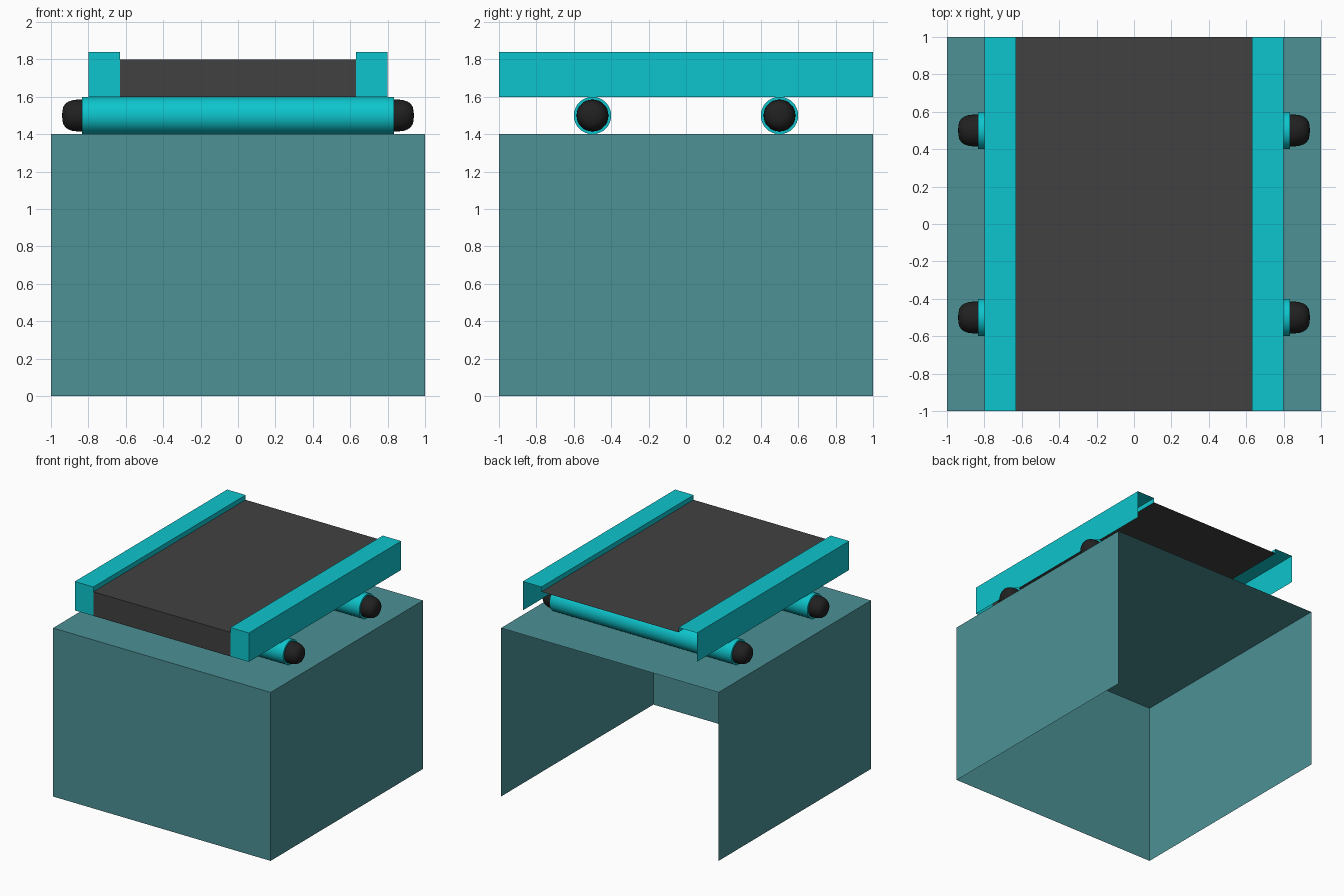
import bpy, bmesh, math

if "Cube" in bpy.data.objects:
    bpy.data.objects.remove(bpy.data.objects["Cube"])


def material(name, rgb):
    m = bpy.data.materials.new(name)
    m.diffuse_color = (*rgb, 1)
    m.use_nodes = True
    m.node_tree.nodes["Principled BSDF"].inputs["Base Color"].default_value = m.diffuse_color
    return m


BASE = material("muted teal", (0.072, 0.285, 0.305))
TEAL = material("bright cyan", (0.004, 0.56, 0.61))
GREY = material("dark grey", (0.053, 0.053, 0.053))
BLACK = material("near black", (0.015, 0.015, 0.015))


def finish(bm, name, mat):
    mesh = bpy.data.meshes.new(name)
    bm.to_mesh(mesh)
    bm.free()
    mesh.materials.append(mat)
    ob = bpy.data.objects.new(name, mesh)
    bpy.context.collection.objects.link(ob)
    return ob


def shell(name, mat, profile, extra=()):
    """Open sheet: x/z profile (clockwise from the front) run along y, with a front plate."""
    bm = bmesh.new()
    front = [bm.verts.new((x, -1, z)) for x, z in profile]
    back = [bm.verts.new((x, 1, z)) for x, z in profile]
    for i in range(len(profile) - 1):
        bm.faces.new((front[i], front[i + 1], back[i + 1], back[i]))
    more = [bm.verts.new((x, -1, z)) for x, z in extra]
    bm.faces.new((front + more)[::-1])
    return finish(bm, name, mat)


def lathe(name, mat, profile, y, z, sides=32):
    """Smooth solid turned around an axis along x; profile is (x, radius)."""
    bm = bmesh.new()
    rings = []
    for x, r in profile:
        rings.append([bm.verts.new((x, y + r * math.cos(a), z + r * math.sin(a)))
                      for a in (2 * math.pi * k / sides for k in range(sides))])
    for a, b in zip(rings, rings[1:]):
        for k in range(sides):
            j = (k + 1) % sides
            bm.faces.new((a[k], a[j], b[j], b[k]))
    bm.faces.new(rings[0])
    bm.faces.new(rings[-1])
    bmesh.ops.recalc_face_normals(bm, faces=bm.faces[:])
    ob = finish(bm, name, mat)
    bpy.ops.object.select_all(action='DESELECT')
    ob.select_set(True)
    bpy.context.view_layer.objects.active = ob
    bpy.ops.object.shade_smooth_by_angle(angle=math.radians(40))


# Base housing, open at the back and bottom
shell("base_housing", BASE, [(-1, 0), (-1, 1.4), (1, 1.4), (1, 0)])

# Belt: top and front only
shell("belt", GREY, [(-0.63, 1.8), (0.63, 1.8)], [(0.63, 1.6), (-0.63, 1.6)])

# Side rails with a short inner lip
rail = [(-0.8, 1.6), (-0.8, 1.84), (-0.63, 1.84), (-0.63, 1.8)]
shell("left_rail", TEAL, rail, [(-0.63, 1.6)])
mirrored = [(-x, z) for x, z in rail[::-1]]
shell("right_rail", TEAL, mirrored, [(0.63, 1.6)])

# Rollers with rounded dark end caps
cap = [(0.83, 0.085), (0.86, 0.085), (0.885, 0.082), (0.908, 0.074),
       (0.924, 0.062), (0.934, 0.046), (0.939, 0.025), (0.94, 0.008)]
for label, y in (("front", -0.5), ("back", 0.5)):
    lathe(label + "_roller", TEAL, [(-0.835, 0.1), (0.835, 0.1)], y, 1.5)
    for side, s in (("left", -1), ("right", 1)):
        lathe(f"{label}_{side}_end_cap", BLACK, [(s * x, r) for x, r in cap], y, 1.5)
